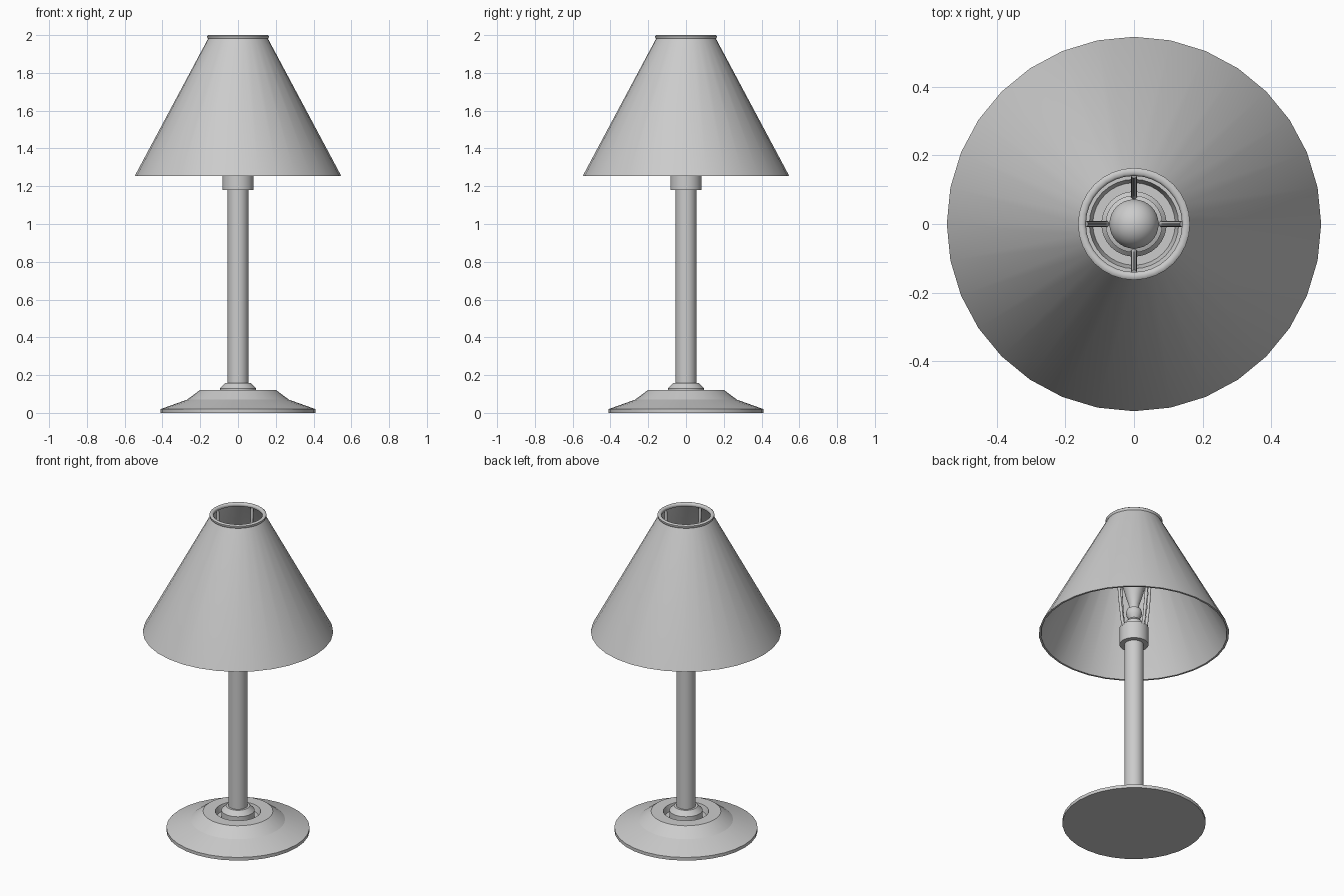
import bpy, bmesh
from math import cos, sin, pi, radians
from mathutils import Vector

if "Cube" in bpy.data.objects:
    bpy.data.objects.remove(bpy.data.objects["Cube"])

SIDES = 32


def finish(name, bm, angle=30):
    bmesh.ops.remove_doubles(bm, verts=bm.verts, dist=1e-5)
    bmesh.ops.recalc_face_normals(bm, faces=bm.faces)
    mesh = bpy.data.meshes.new(name)
    bm.to_mesh(mesh)
    bm.free()
    ob = bpy.data.objects.new(name, mesh)
    bpy.context.collection.objects.link(ob)
    bpy.ops.object.select_all(action='DESELECT')
    ob.select_set(True)
    bpy.context.view_layer.objects.active = ob
    bpy.ops.object.shade_smooth_by_angle(angle=radians(angle))
    return ob


def lathe(name, profile, closed=False, angle=30):
    """Spin a (radius, z) profile around the z axis."""
    bm = bmesh.new()
    rings = [[bm.verts.new((r * cos(2 * pi * i / SIDES), r * sin(2 * pi * i / SIDES), z))
              for i in range(SIDES)] if r > 0 else [bm.verts.new((0, 0, z))]
             for r, z in profile]
    pairs = list(zip(rings, rings[1:]))
    if closed:
        pairs.append((rings[-1], rings[0]))
    for a, b in pairs:
        for i in range(SIDES):
            j = (i + 1) % SIDES
            if len(a) == 1:
                bm.faces.new((a[0], b[j], b[i]))
            elif len(b) == 1:
                bm.faces.new((a[i], a[j], b[0]))
            else:
                bm.faces.new((a[i], a[j], b[j], b[i]))
    return finish(name, bm, angle)


def rod(name, points, radius, sides=10):
    """Round rod along points that lie in one vertical plane."""
    bm = bmesh.new()
    pts = [Vector(p) for p in points]
    side = Vector((-pts[-1].y, pts[-1].x, 0)).normalized()
    rings = []
    for k, p in enumerate(pts):
        d = (pts[min(k + 1, len(pts) - 1)] - pts[max(k - 1, 0)]).normalized()
        up = d.cross(side)
        rings.append([bm.verts.new(p + radius * (cos(2 * pi * i / sides) * side
                                                 + sin(2 * pi * i / sides) * up))
                      for i in range(sides)])
    for a, b in zip(rings, rings[1:]):
        for i in range(sides):
            j = (i + 1) % sides
            bm.faces.new((a[i], a[j], b[j], b[i]))
    bm.faces.new(rings[0])
    bm.faces.new(rings[-1])
    return finish(name, bm, 40)


# Foot with a recessed well around the stem
lathe("base", [(0, 0), (0.41, 0), (0.41, 0.02), (0.27, 0.07), (0.20, 0.122),
               (0.13, 0.122), (0.12, 0.085), (0, 0.085)], angle=12)
lathe("stem_collar", [(0, 0.08), (0.095, 0.08), (0.095, 0.13), (0.068, 0.158), (0, 0.158)])

# Stem and lamp holder
lathe("stem", [(0, 0.1), (0.055, 0.1), (0.055, 1.2), (0, 1.2)])
lathe("socket", [(0, 1.18), (0.083, 1.18), (0.083, 1.29), (0.06, 1.30), (0, 1.30)])
lathe("bulb_holder", [(0, 1.29), (0.052, 1.29), (0.05, 1.325), (0.03, 1.345),
                      (0.043, 1.37), (0.046, 1.39), (0.04, 1.41), (0, 1.41)], angle=40)

# Bulb: narrow neck swelling to a round top
dome = [(0.072 * cos(a), 1.59 + 0.072 * sin(a))
        for a in (radians(t) for t in range(-30, 90, 12))]
lathe("bulb", [(0, 1.40), (0.028, 1.40), (0.03, 1.44), (0.045, 1.49)] + dome + [(0, 1.662)],
      angle=50)

# Four arms rising from the socket to the top ring
for n in range(4):
    c, s = round(cos(n * pi / 2)), round(sin(n * pi / 2))
    path = [(0.072, 1.27), (0.088, 1.31), (0.106, 1.45), (0.122, 1.65), (0.142, 1.985)]
    rod(f"shade_arm_{n + 1}", [(r * c, r * s, z) for r, z in path], 0.009)

# Shade shell and its top ring
lathe("shade", [(0.545, 1.255), (0.542, 1.263), (0.158, 1.982), (0.150, 1.982),
                (0.531, 1.263), (0.533, 1.255)], closed=True)
lathe("top_ring", [(0.142, 1.98), (0.158, 1.98), (0.163, 1.987), (0.163, 1.996),
                   (0.158, 2.0), (0.146, 2.0), (0.140, 1.994), (0.140, 1.985)],
      closed=True, angle=50)
